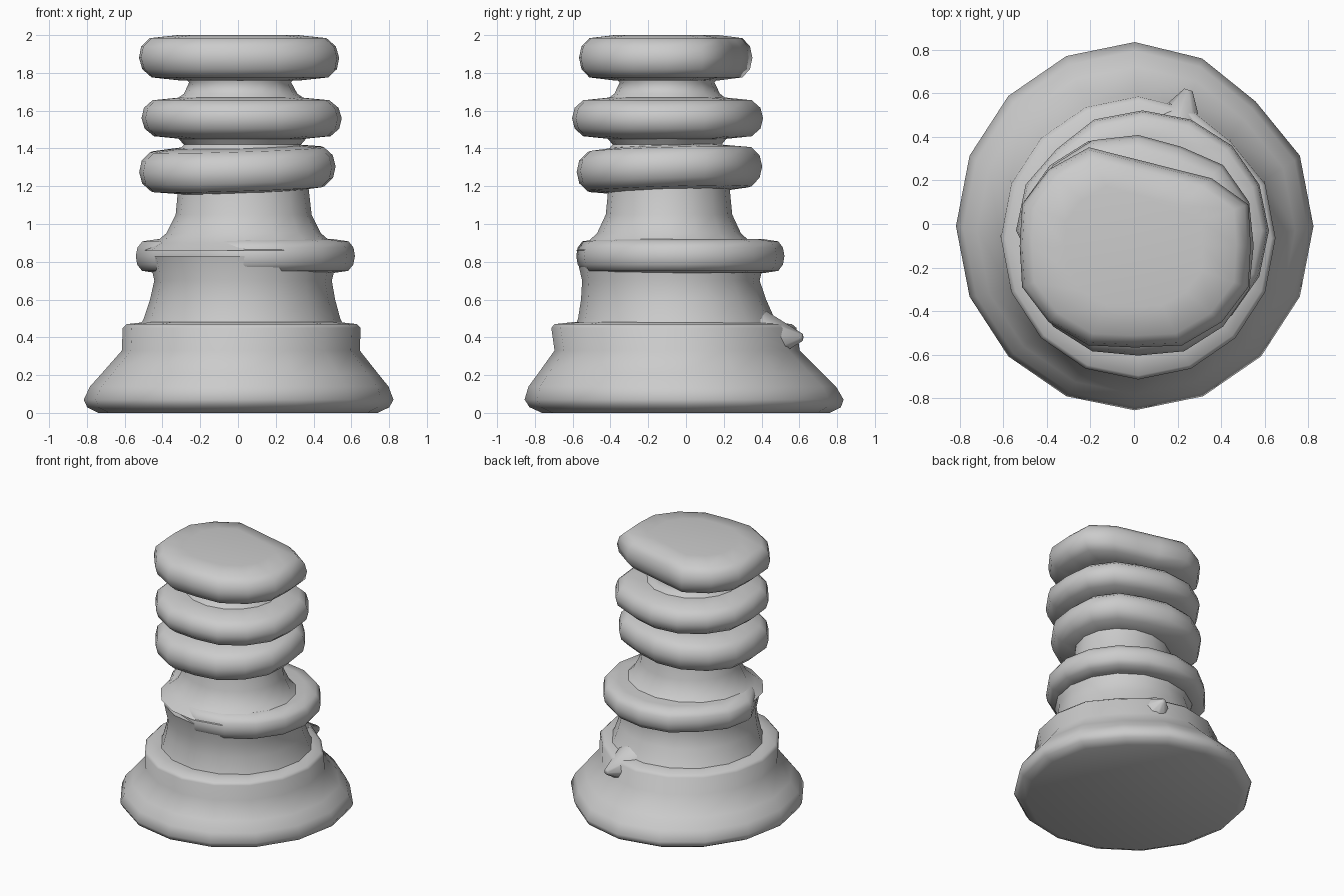
import bpy
import bmesh
import math

default_cube = bpy.data.objects.get("Cube")
if default_cube:
    bpy.data.objects.remove(default_cube, do_unlink=True)

# One plain grey for the whole piece
GREY = (0.6, 0.6, 0.6, 1)
material = bpy.data.materials.new("plain grey")
material.use_nodes = True
material.diffuse_color = GREY
shader = material.node_tree.nodes["Principled BSDF"]
shader.inputs["Base Color"].default_value = GREY

SIDES = 16


def axis_centre(z):
    """The hand-shaped body bows to its left and leans forward as it rises."""
    bow = 0.03 * math.sin(math.pi * z / 2)
    lean = -0.1 * min(1, z / 0.7)
    return bow, lean


def outline_reach(angle, flats, fullness):
    """Distance to the edge of a circle that is trimmed by straight flats."""
    reach = fullness
    for direction, distance in flats:
        facing = math.cos(angle - math.radians(direction))
        if facing > 0.1:
            reach = min(reach, distance / facing)
    return reach


def finish(part):
    """Give a part its material and smooth shading."""
    part.data.materials.append(material)
    bpy.ops.object.select_all(action="DESELECT")
    part.select_set(True)
    bpy.context.view_layer.objects.active = part
    bpy.ops.object.shade_smooth_by_angle(angle=math.radians(75))


def loft(name, profile, depth=1, flats=(), fullness=1, tilt=0, shift=(0, 0)):
    """Skin a stack of trimmed circles given as (height, radius) pairs."""
    bm = bmesh.new()
    layers = []
    for z, radius in profile:
        centre_x, centre_y = axis_centre(z)
        layer = []
        for side in range(SIDES):
            angle = math.tau * side / SIDES
            reach = radius * outline_reach(angle, flats, fullness)
            x = reach * math.cos(angle)
            y = reach * math.sin(angle) * depth
            layer.append(bm.verts.new((centre_x + shift[0] + x,
                                       centre_y + shift[1] + y,
                                       z + tilt * (x + y))))
        layers.append(layer)

    for lower, upper in zip(layers, layers[1:]):
        for side in range(SIDES):
            following = (side + 1) % SIDES
            bm.faces.new((lower[side], lower[following],
                          upper[following], upper[side]))
    bm.faces.new(list(reversed(layers[0])))
    bm.faces.new(layers[-1])

    mesh = bpy.data.meshes.new(name)
    bm.to_mesh(mesh)
    bm.free()
    part = bpy.data.objects.new(name, mesh)
    bpy.context.collection.objects.link(part)
    finish(part)


def rounded_disc(name, middle, half_height, radius, core, **shape):
    """Loft a disc with a rounded rim around a flat core."""
    profile = []
    for step in range(-3, 4):
        turn = step * math.pi / 6
        rim = math.sqrt(max(0, math.cos(turn)))
        profile.append((middle + half_height * math.sin(turn),
                        radius * (core + (1 - core) * rim)))
    loft(name, profile, **shape)


# Flared foot rising into a stepped ledge
loft("flared_foot",
     [(0, 0.74), (0.03, 0.8), (0.07, 0.82), (0.14, 0.79), (0.21, 0.73),
      (0.33, 0.63), (0.45, 0.63), (0.47, 0.61), (0.48, 0.52)],
     depth=1.03, flats=[(52, 0.95)])

# Small spur sticking out at the back of the ledge
bpy.ops.mesh.primitive_cone_add(vertices=8, radius1=0.14, radius2=0.02, depth=0.2,
                                location=(0.22, 0.52, 0.4),
                                rotation=(-math.pi / 2, 0, -0.3))
spur = bpy.context.object
spur.name = "ledge_spur"
finish(spur)

# Waist, collar worn away at its front right, and tapering stem
loft("waist", [(0.44, 0.55), (0.5, 0.52), (0.6, 0.49), (0.7, 0.47), (0.83, 0.5)],
     shift=(0, 0.02))
rounded_disc("middle_collar", 0.83, 0.09, 0.58, core=0.8, depth=0.95,
             flats=[(135, 0.96), (225, 0.84)], shift=(0.01, 0.07))
loft("stem", [(0.86, 0.53), (0.9, 0.47), (0.95, 0.41), (1.05, 0.36), (1.24, 0.34)],
     depth=0.93, shift=(0, 0.01))

# Three worn discs, each flattened across the back
rounded_disc("lower_disc", 1.29, 0.12, 0.52, core=0.6, depth=0.94, tilt=0.03,
             fullness=1.04, flats=[(0, 1), (74, 0.97), (180, 1), (270, 1)],
             shift=(-0.03, 0.01))
rounded_disc("middle_disc", 1.56, 0.11, 0.53, core=0.6, depth=0.95,
             fullness=1.04, flats=[(0, 1), (74, 0.97), (180, 1), (270, 1)])
rounded_disc("top_disc", 1.88, 0.12, 0.53, core=0.6, depth=0.88,
             fullness=1.06, flats=[(0, 1), (74, 0.82), (180, 1), (270, 1)])

# Narrow necks between the discs
loft("lower_neck", [(1.36, 0.37), (1.42, 0.31), (1.5, 0.38)], depth=0.93)
loft("upper_neck", [(1.62, 0.4), (1.69, 0.3), (1.75, 0.27), (1.82, 0.34)], depth=0.93)
